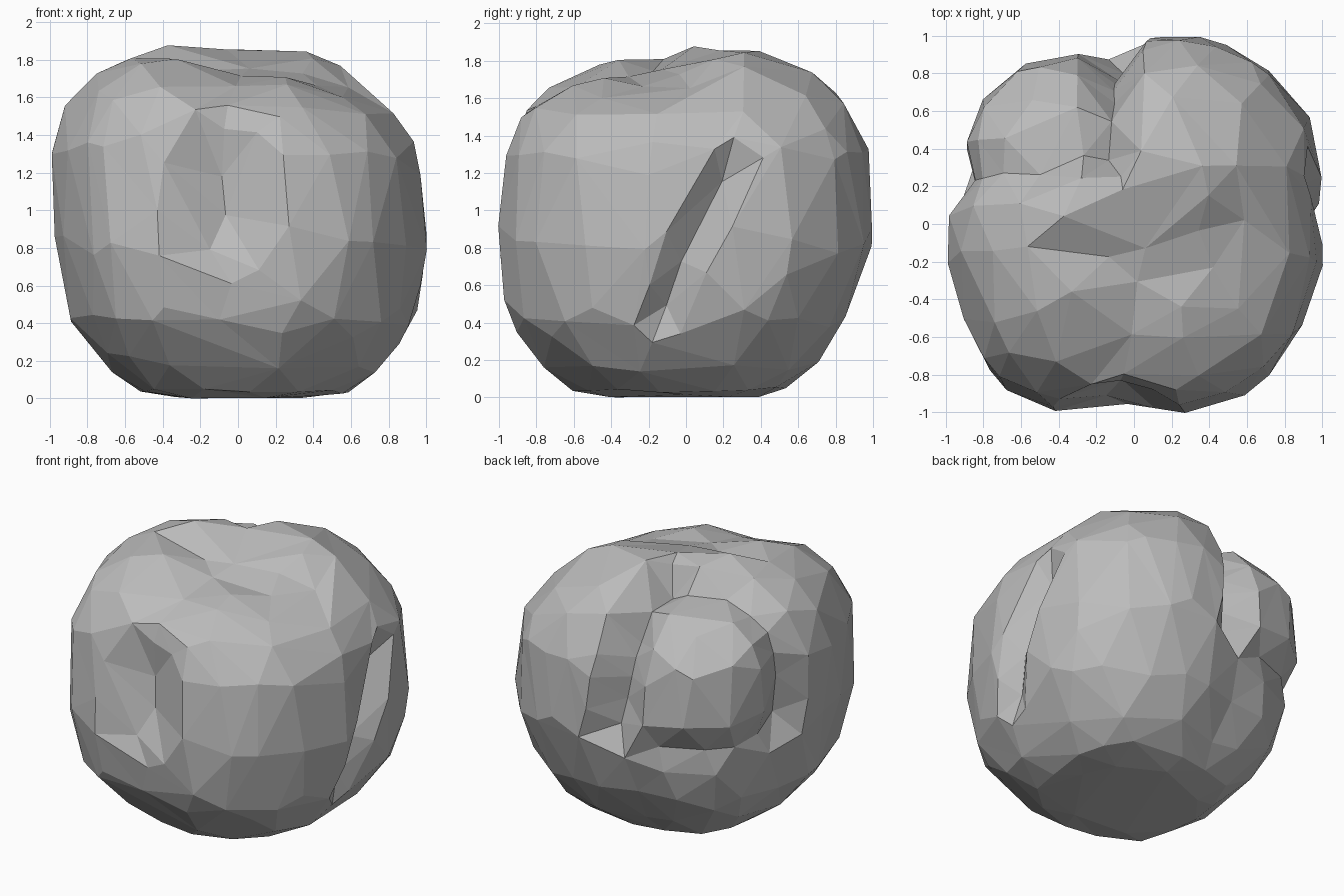
import bpy
import bmesh
import math
from mathutils import Vector, noise
from mathutils.geometry import intersect_point_line

cube = bpy.data.objects.get("Cube")
if cube:
    bpy.data.objects.remove(cube, do_unlink=True)

CENTRE = Vector((0, 0, 0.93))

# Widest outline, anticlockwise from the left side
PLAN = [(.96, .08), (.99, .3), (.92, .55), (.73, .8), (.5, .94), (.25, 1), (0, .96), (-.18, .87),
        (-.4, .88), (-.62, .82), (-.81, .65), (-.89, .4), (-.94, .1), (-1, -.1), (-.9, -.5),
        (-.87, -.62), (-.74, -.85), (-.45, -.98), (-.1, -.96), (.28, -1), (.53, -.92),
        (.73, -.77), (.88, -.53), (.98, -.22)]

# Levels, bottom to top: z, then share of the outline to the right, left, front, back
LEVELS = [
    (0, 0, 0, 0, 0),
    (0, .47, .46, .52, .47),
    (.18, .7, .77, .73, .68),
    (.42, .87, .94, .94, .83),
    (.85, .96, 1, 1, 1),
    (1.33, 1, .96, .93, .97),
    (1.56, .9, .77, .82, .85),
    (1.71, .76, .58, .66, .7),
    (1.84, .47, .42, .4, .42),
    (1.82, 0, 0, 0, 0),
]

# Dents: depth, half width, path
DENTS = [
    (.14, .13, [(.95, .28, 1.26), (.95, .03, .85), (.88, -.12, .45)]),     # left flank crease
    (.16, .32, [(-.1, -.93, 1.25), (-.08, -.96, .93)]),                    # front hollow
    (.2, .18, [(-.13, .35, 1.75), (-.12, .8, 1.5), (-.08, .97, .85)]),     # back cleft
    (.13, .18, [(-.2, .45, 1.8), (-.6, .27, 1.7), (-.87, .23, 1.3), (-.92, .2, .9)]),
    (.08, .18, [(-.85, .35, .85), (-.66, .7, .82), (-.4, .87, .82)]),      # back right ledge
    (.1, .45, [(-.45, .55, 1.75), (-.3, .6, 1.75)]),                       # low back right lobe
    (.18, .55, [(.35, -.25, 1.82), (.05, -.4, 1.78)]),                     # broad front dip
    (.07, .17, [(-.4, -.15, 1.81), (-.08, -.22, 1.72)]),                   # small top dents
    (.06, .17, [(.38, 0, 1.73), (0, -.27, 1.66), (.1, -.6, 1.56)]),
]


def level_angle(row):
    return math.atan2(sum(row[1:]) / 4, CENTRE.z - row[0])


def outline_radius(azimuth):
    """Distance from the axis to the outline polygon."""
    ray = Vector((math.cos(azimuth), math.sin(azimuth)))
    for a, b in zip(PLAN, PLAN[1:] + PLAN[:1]):
        a, b = Vector(a), Vector(b)
        if a.cross(ray) >= -1e-6 and ray.cross(b) >= -1e-6 and ray.dot(a + b) > 0:
            return a.cross(b) / ray.cross(b - a)
    return 1


def body_point(d):
    """Place a unit direction on the rounded block."""
    angle = math.acos(max(-1, min(1, -d.z)))
    for low, high in zip(LEVELS, LEVELS[1:]):
        a, b = level_angle(low), level_angle(high)
        if angle <= b + 1e-6:
            break
    t = (angle - a) / (b - a)
    z, right, left, front, back = (p + (q - p) * t for p, q in zip(low, high))
    azimuth = math.atan2(d.y, d.x)
    c, s = math.cos(azimuth), math.sin(azimuth)
    share = c * c * (left if c > 0 else right) + s * s * (back if s > 0 else front)
    r = outline_radius(azimuth) * share
    return Vector((r * c, r * s, z))


def path_distance(p, path):
    best = 9
    for a, b in zip(path, path[1:]):
        a, b = Vector(a), Vector(b)
        t = intersect_point_line(p, a, b)[1]
        best = min(best, (p - a.lerp(b, max(0, min(1, t)))).length)
    return best


# Rounded body
bm = bmesh.new()
bmesh.ops.create_icosphere(bm, subdivisions=5, radius=1)
for v in bm.verts:
    v.co = body_point(v.co.normalized())
for step in range(5):
    bmesh.ops.smooth_vert(bm, verts=bm.verts, factor=.5,
                          use_axis_x=True, use_axis_y=True, use_axis_z=True)

# Dents and slight unevenness, keeping the base flat
for v in bm.verts:
    p = v.co.copy()
    if p.z > .05:
        push = sum(depth * max(0, 1 - path_distance(p, path) / width)
                   for depth, width, path in DENTS)
        push += .02 * noise.noise(p * 2.3) - .03
        v.co = p + (CENTRE - p).normalized() * min(push, .26)
        v.co.z = max(v.co.z, .01)
mesh = bpy.data.meshes.new("rock")
bm.to_mesh(mesh)
bm.free()
rock = bpy.data.objects.new("rock", mesh)
bpy.context.collection.objects.link(rock)

# Large irregular facets
facets = rock.modifiers.new("facets", "DECIMATE")
facets.ratio = .075
mesh.shade_flat()

# Stone colour
stone = bpy.data.materials.new("stone grey")
stone.use_nodes = True
colour = (.5, .5, .5, 1)
stone.diffuse_color = colour
stone.node_tree.nodes["Principled BSDF"].inputs["Base Color"].default_value = colour
mesh.materials.append(stone)
